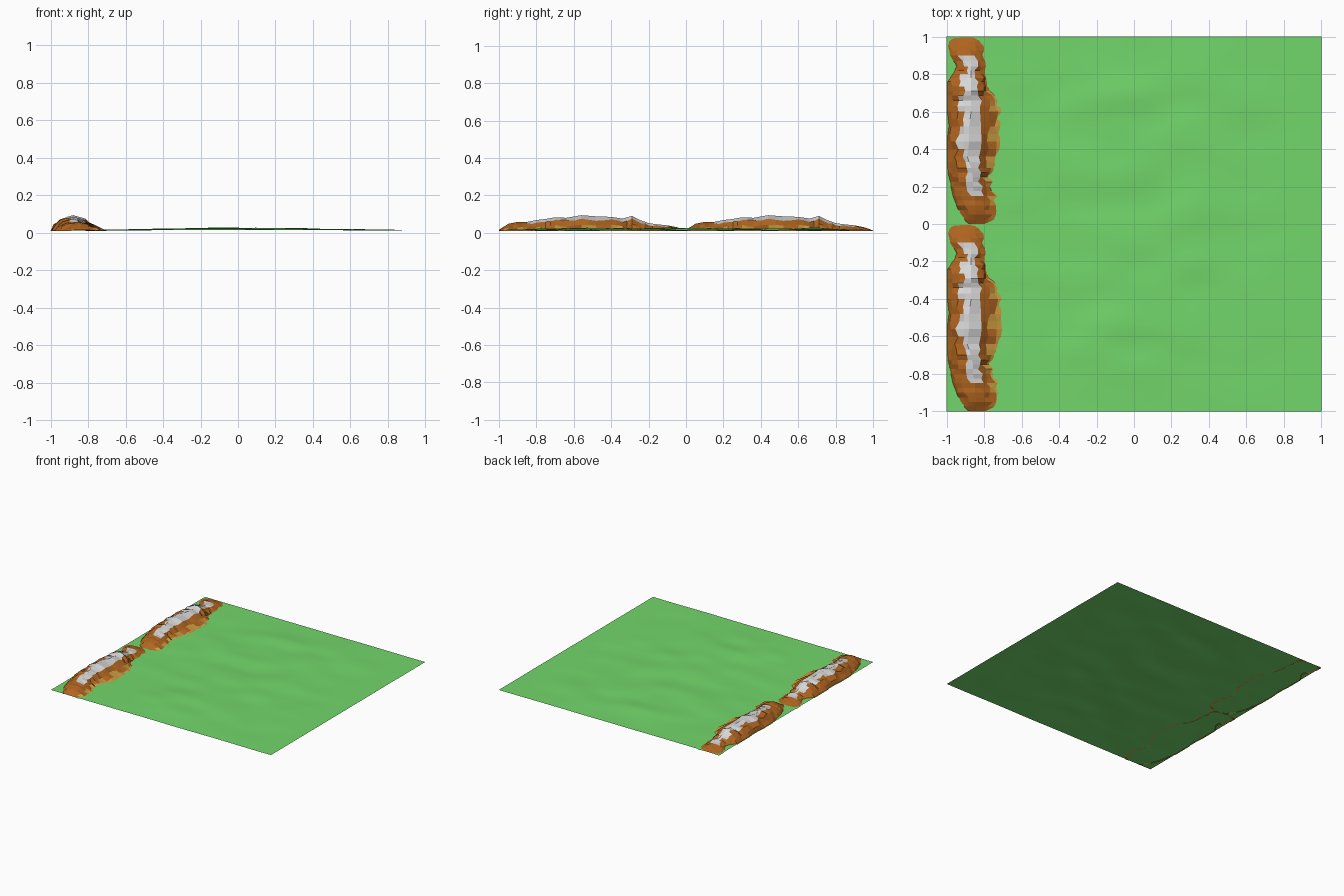
import bpy, bmesh, math, random
from mathutils import Vector, noise

if "Cube" in bpy.data.objects:
    bpy.data.objects.remove(bpy.data.objects["Cube"])

random.seed(4)


def material(name, rgb):
    m = bpy.data.materials.new(name)
    m.diffuse_color = (*rgb, 1)
    m.use_nodes = True
    m.node_tree.nodes["Principled BSDF"].inputs["Base Color"].default_value = m.diffuse_color
    return m


green = material("grass green", (0.17, 0.68, 0.147))
brown = material("rock brown", (0.445, 0.133, 0.0144))
tan = material("sandy tan", (0.61, 0.33, 0.053))
grey = material("snow grey", (0.68, 0.68, 0.69))


def grid_object(name, rows, mats, paint=None, smooth=False):
    """Skin a list of equal-length point rows; paint(row, column) gives the material."""
    bm = bmesh.new()
    vs = [[bm.verts.new(p) for p in row] for row in rows]
    for i in range(len(rows) - 1):
        for j in range(len(rows[0]) - 1):
            f = bm.faces.new((vs[i][j], vs[i][j + 1], vs[i + 1][j + 1], vs[i + 1][j]))
            f.smooth = smooth
            if paint:
                f.material_index = paint(i, j)
    mesh = bpy.data.meshes.new(name)
    bm.to_mesh(mesh)
    bm.free()
    for m in mats:
        mesh.materials.append(m)
    ob = bpy.data.objects.new(name, mesh)
    bpy.context.collection.objects.link(ob)
    return ob


# Rolling meadow: open sheet, slightly higher in the middle
def meadow_height(x, y):
    fade = min(1, (1 - abs(x)) / 0.3) * min(1, (1 - abs(y)) / 0.3)
    broad = math.exp(-((x - 0.05) / 0.5) ** 2)
    bump = noise.noise(Vector((x * 3.2, y * 5.5, 1.7)))
    ripple = noise.noise(Vector((x * 3, y * 3, 8.0)))
    return 0.0145 + fade * (0.008 * broad + (0.004 + 0.007 * broad) * bump) + 0.0015 * ripple


N = 64
rows = [[(-1 + 2 * i / N, -1 + 2 * j / N, meadow_height(-1 + 2 * i / N, -1 + 2 * j / N))
         for i in range(N + 1)] for j in range(N + 1)]
grid_object("meadow", rows, [green], smooth=True)

# Mountain range stations: y, left edge, ridge x, right edge, ridge height
stations = [
    (0.0, -0.89, -0.84, -0.75, 0.016), (0.05, -0.93, -0.84, -0.71, 0.048),
    (0.1, -0.95, -0.85, -0.71, 0.058), (0.15, -0.97, -0.85, -0.72, 0.058),
    (0.2, -0.98, -0.86, -0.73, 0.068), (0.25, -0.99, -0.86, -0.76, 0.074),
    (0.3, -1.0, -0.87, -0.74, 0.083), (0.36, -1.0, -0.89, -0.71, 0.08),
    (0.44, -1.0, -0.88, -0.70, 0.094), (0.52, -0.99, -0.88, -0.70, 0.088),
    (0.6, -1.0, -0.87, -0.70, 0.085), (0.66, -1.0, -0.87, -0.71, 0.076),
    (0.71, -1.0, -0.87, -0.76, 0.09), (0.76, -1.0, -0.87, -0.77, 0.066),
    (0.8, -0.97, -0.87, -0.78, 0.052), (0.84, -0.95, -0.87, -0.78, 0.046),
    (0.9, -0.99, -0.87, -0.79, 0.04), (0.95, -1.0, -0.88, -0.79, 0.03),
    (1.0, -1.0, -0.9, -0.80, 0.013),
]
# Cross-section: position (-1 left edge, 0 ridge, 1 right edge) and share of height
profile = [(-1, 0), (-0.8, 0.42), (-0.52, 0.8), (-0.25, 0.93), (0, 1),
           (0.32, 0.78), (0.58, 0.42), (0.78, 0.17), (1, 0)]
BASE = 0.0105

fine = []
for a, b in zip(stations, stations[1:]):
    fine.append(a)
    fine.append(tuple((p + q) / 2 for p, q in zip(a, b)))
fine.append(stations[-1])

rows = []
for y, left, ridge, right, top in fine:
    row = []
    for t, share in profile:
        x = ridge + t * ((ridge - left) if t < 0 else (right - ridge))
        z = BASE + (top - BASE) * share
        if 0 < share < 1:
            x += random.uniform(-0.012, 0.012)
            z += (top - BASE) * random.uniform(-0.1, 0.06)
        row.append((x, y, z))
    rows.append(row)


# Grey crest, tan foothills on the meadow side, brown elsewhere
def mountain_paint(i, j):
    y = fine[i][0]
    if 0.14 < y < 0.89 and (j in (3, 4) or (j == 2 and 0.35 < y and i % 5 < 3)):
        return 2
    if 0.02 < y < 0.7 and (j == 7 or (j == 6 and i % 4 < 2)):
        return 1
    return 0


north = grid_object("north_mountains", rows, [brown, tan, grey], mountain_paint)

# The southern range repeats the same mountains
south = bpy.data.objects.new("south_mountains", north.data)
south.location.y = -1.0
bpy.context.collection.objects.link(south)
